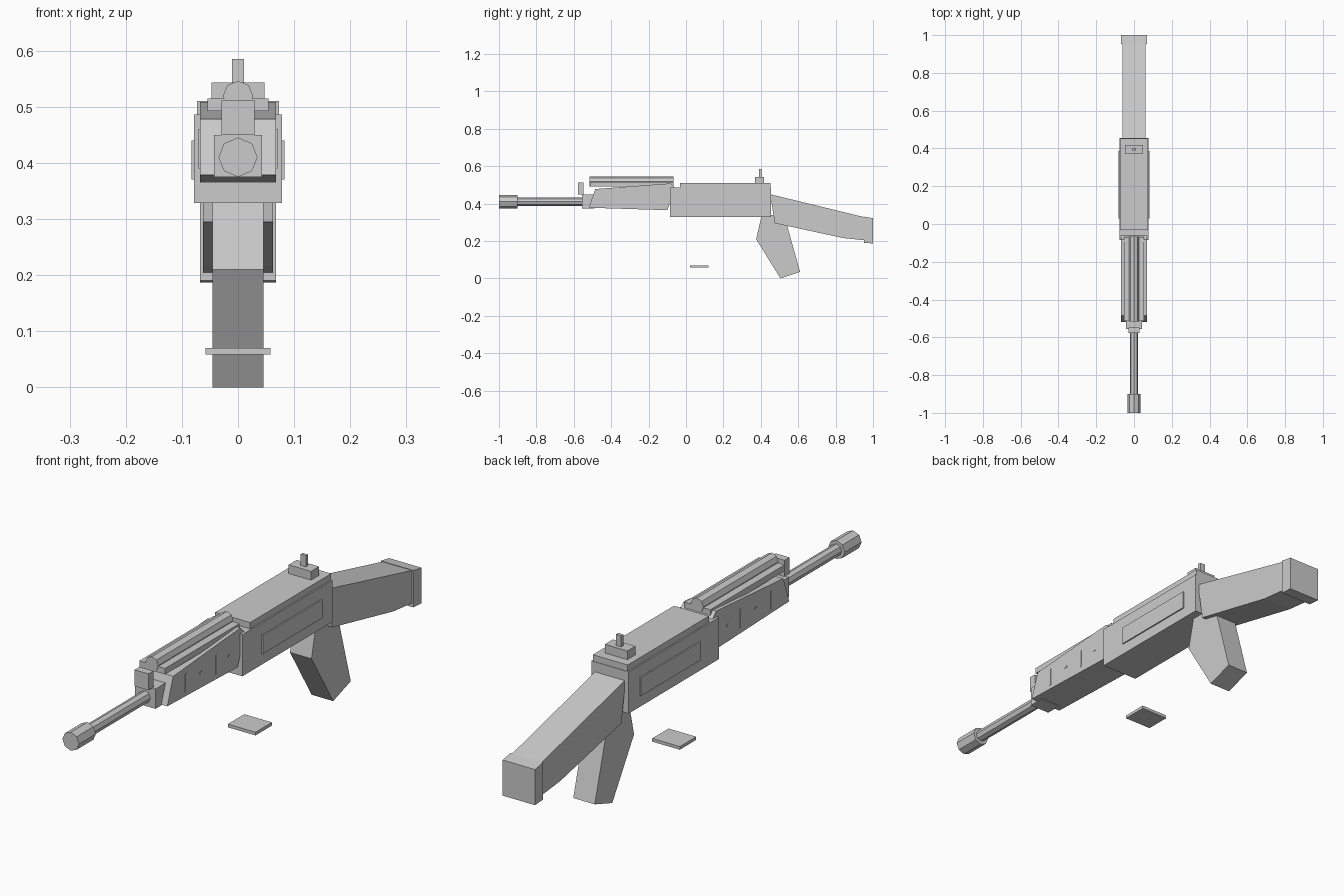
import bpy, bmesh, math

if "Cube" in bpy.data.objects:
    bpy.data.objects.remove(bpy.data.objects["Cube"])


def make(name, bm):
    bmesh.ops.recalc_face_normals(bm, faces=bm.faces)
    mesh = bpy.data.meshes.new(name)
    bm.to_mesh(mesh)
    bm.free()
    obj = bpy.data.objects.new(name, mesh)
    bpy.context.collection.objects.link(obj)
    return obj


def profile(name, points, half, x=0.0):
    """Side outline of (y, z) points, extruded across x."""
    bm = bmesh.new()
    face = bm.faces.new([bm.verts.new((x - half, y, z)) for y, z in points])
    ext = bmesh.ops.extrude_face_region(bm, geom=[face])
    verts = [v for v in ext["geom"] if isinstance(v, bmesh.types.BMVert)]
    bmesh.ops.translate(bm, verts=verts, vec=(2 * half, 0, 0))
    return make(name, bm)


def box(name, half, y0, y1, z0, z1, x=0.0):
    return profile(name, [(y0, z0), (y1, z0), (y1, z1), (y0, z1)], half, x)


def tube(name, radius, y0, y1, z):
    """Eight-sided rod along y."""
    bm = bmesh.new()
    bmesh.ops.create_cone(bm, cap_ends=True, segments=8, radius1=radius,
                          radius2=radius, depth=y1 - y0)
    for v in bm.verts:
        v.co = (v.co.x, v.co.z + (y0 + y1) / 2, v.co.y + z)
    return make(name, bm)


# Receiver and its cover
box("receiver", 0.078, -0.085, 0.455, 0.328, 0.486)
box("receiver_cover", 0.073, -0.032, 0.453, 0.47, 0.51)

# Handguard and front block
profile("handguard", [(-0.52, 0.378), (-0.485, 0.478), (-0.083, 0.508),
                      (-0.055, 0.48), (-0.10, 0.365)], 0.068)
box("front_block", 0.043, -0.555, -0.49, 0.375, 0.45)

# Barrel, muzzle and upper tube on its bed
tube("barrel", 0.022, -0.92, -0.45, 0.41)
tube("muzzle", 0.035, -1.0, -0.9, 0.41)
tube("upper_tube", 0.027, -0.515, -0.066, 0.519)
box("upper_tube_bed", 0.054, -0.513, -0.068, 0.492, 0.515)

# Sights
box("front_sight", 0.029, -0.577, -0.548, 0.45, 0.512)
box("rear_sight_base", 0.047, 0.37, 0.418, 0.505, 0.543)
box("rear_sight_post", 0.011, 0.39, 0.403, 0.54, 0.585)

# Stock and butt
profile("stock", [(0.45, 0.45), (0.965, 0.325), (0.965, 0.203),
                  (0.84, 0.216), (0.475, 0.295)], 0.062)
profile("butt", [(0.952, 0.33), (1.0, 0.322), (1.0, 0.187),
                 (0.952, 0.19)], 0.068)

# Grip
profile("grip", [(0.405, 0.34), (0.375, 0.21), (0.505, 0.0), (0.61, 0.035),
                 (0.54, 0.285), (0.46, 0.34)], 0.045)

# Separate lower plate
box("lower_plate", 0.058, 0.022, 0.12, 0.058, 0.07)

# Side panels, guard ribs and studs on both sides
for side, tag in ((-1, "left"), (1, "right")):
    box(f"side_panel_{tag}", 0.005, 0.03, 0.387, 0.37, 0.44, side * 0.078)
    for i, y in enumerate((-0.41, -0.23)):
        box(f"guard_rib_{tag}_{i}", 0.002, y - 0.003, y + 0.003,
            0.39, 0.46, side * 0.068)
    for i, y in enumerate((-0.32, -0.15)):
        box(f"guard_stud_{tag}_{i}", 0.002, y - 0.006, y + 0.006,
            0.425, 0.433, side * 0.068)
